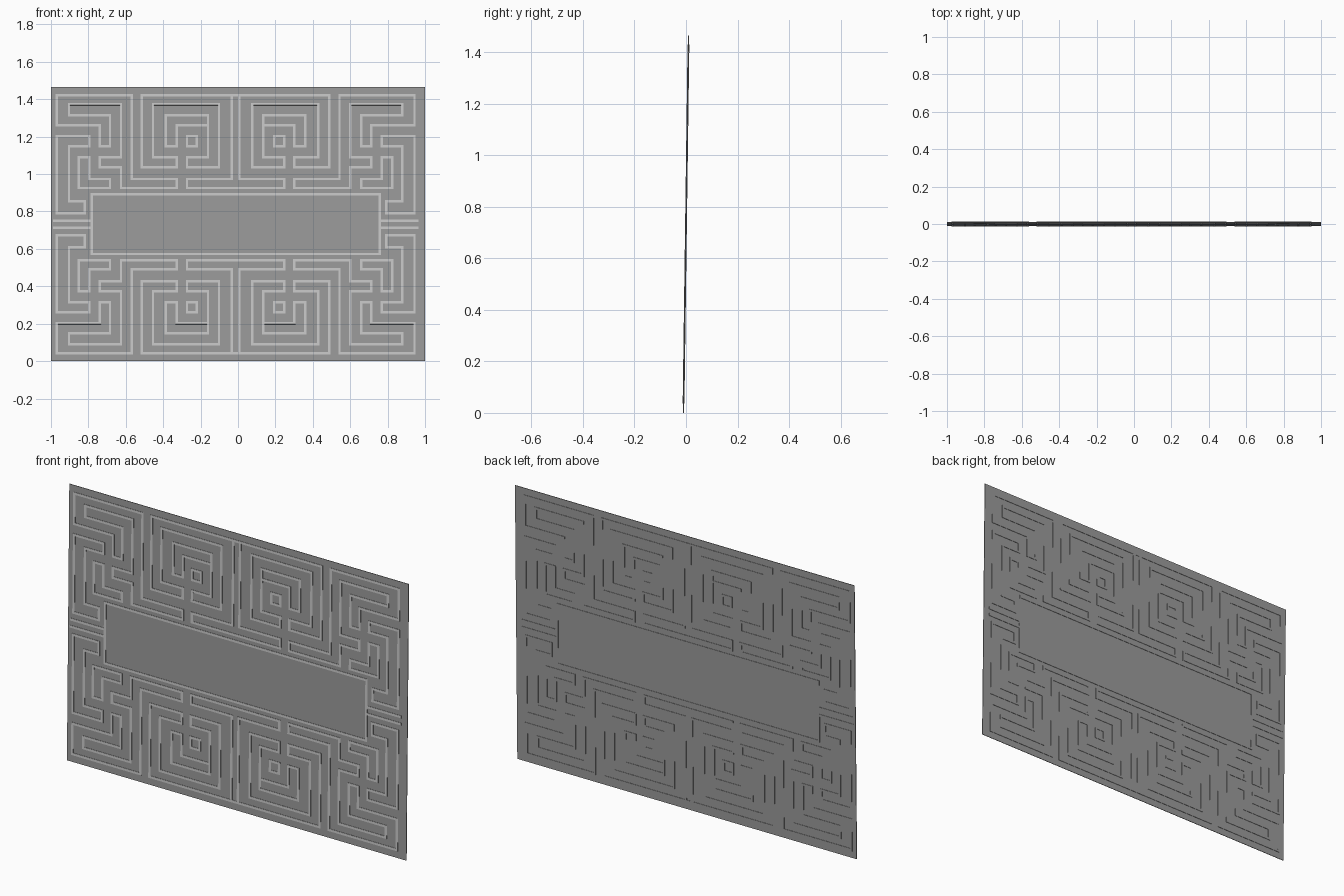
import bpy, bmesh, math
from mathutils import Matrix

if "Cube" in bpy.data.objects:
    bpy.data.objects.remove(bpy.data.objects["Cube"])

H = 1.465            # panel height
TILT = -0.0137       # slight lean about x
W = 0.013            # ridge width
DEPTH = 0.007        # ridge thickness, proud on both faces
CX = -0.0125         # pattern centre line

# Grid of pattern lines: distance left of centre, height above middle
X = [.956, .891, .838, .782, .726, .672, .613, .555, .501, .442,
     .373, .314, .26, .207, .148, .089, .02, 0, .806]
Z = [.69, .642, .583, .529, .471, .417, .358, .305, .241, .193, .123, .059]

# Dark body, lighter ridge fronts
dark = bpy.data.materials.new("dark_grey")
dark.diffuse_color = (0.33, 0.33, 0.33, 1)
dark.use_nodes = True
dark.node_tree.nodes["Principled BSDF"].inputs["Base Color"].default_value = dark.diffuse_color
light = bpy.data.materials.new("light_grey")
light.diffuse_color = (0.8, 0.8, 0.8, 1)
light.use_nodes = True
light.node_tree.nodes["Principled BSDF"].inputs["Base Color"].default_value = light.diffuse_color


def add_box(bm, x0, x1, z0, z1, d):
    m = Matrix.Translation(((x0 + x1) / 2, 0, (z0 + z1) / 2)) @ \
        Matrix.Diagonal((x1 - x0, d, z1 - z0, 1))
    bmesh.ops.create_cube(bm, size=1, matrix=m)


def finish(name, bm, x=0.0, mirror=None, ridge=True):
    bm.normal_update()
    for f in bm.faces:
        f.material_index = 1 if ridge and f.normal.y < -0.5 else 0
    me = bpy.data.meshes.new(name)
    bm.to_mesh(me)
    bm.free()
    me.materials.append(dark)
    if ridge:
        me.materials.append(light)
    ob = bpy.data.objects.new(name, me)
    bpy.context.collection.objects.link(ob)
    lift = H / 2 * math.cos(TILT)
    ob.location = (x, 0, lift)
    ob.rotation_euler = (TILT, 0, 0)
    if mirror:
        mod = ob.modifiers.new("Mirror", 'MIRROR')
        mod.use_axis = mirror
        mod.use_mirror_merge = False


def line(bm, pts, closed=False):
    # chain of straight right-angled ridge pieces
    h = W / 2
    for (ax, az), (bx, bz) in zip(pts, pts[1:] + (pts[:1] if closed else [])):
        add_box(bm, min(ax, bx) - h, max(ax, bx) + h,
                min(az, bz) - h, max(az, bz) + h, DEPTH)


def fret(name, path, closed=False):
    bm = bmesh.new()
    line(bm, [(-X[i], Z[j]) for i, j in path], closed)
    finish(name, bm, CX, (True, False, True))


# Thin backing sheet
bm = bmesh.new()
add_box(bm, -1, 1, -H / 2, H / 2, 0.003)
finish("backing_sheet", bm, ridge=False)

# Corner key ribbons
fret("corner_key", [(0, 0), (7, 0), (7, 8), (11, 8), (11, 9), (6, 9), (6, 7),
                    (4, 7), (4, 6), (6, 6), (6, 1), (1, 1), (1, 2), (5, 2),
                    (5, 5), (4, 5), (4, 3), (0, 3)], True)
fret("side_key", [(0, 4), (3, 4), (3, 5), (1, 5), (1, 10), (18, 10),
                  (18, 11), (0, 11)], True)
fret("small_key", [(2, 6), (3, 6), (3, 8), (5, 8), (5, 9), (2, 9)], True)

# Square spirals
fret("spiral", [(17, 0), (8, 0), (8, 7), (11, 7), (11, 6), (9, 6), (9, 1),
                (15, 1), (15, 7), (12, 7), (12, 6), (14, 6), (14, 2), (10, 2),
                (10, 5), (11, 5), (11, 3), (14, 3)])
fret("spiral_eye", [(12, 4), (13, 4), (13, 5), (12, 5)], True)
fret("middle_bar", [(16, 0), (16, 8), (12, 8), (12, 9), (17, 9)])

# Central blank frame
bm = bmesh.new()
line(bm, [(-.77, -.16), (.77, -.16), (.77, .16), (-.77, .16)], True)
finish("centre_frame", bm, CX)

# Paired side bars
bm = bmesh.new()
line(bm, [(-.97, .019), (-.77, .019)])
finish("side_bars", bm, CX, (True, False, True))
